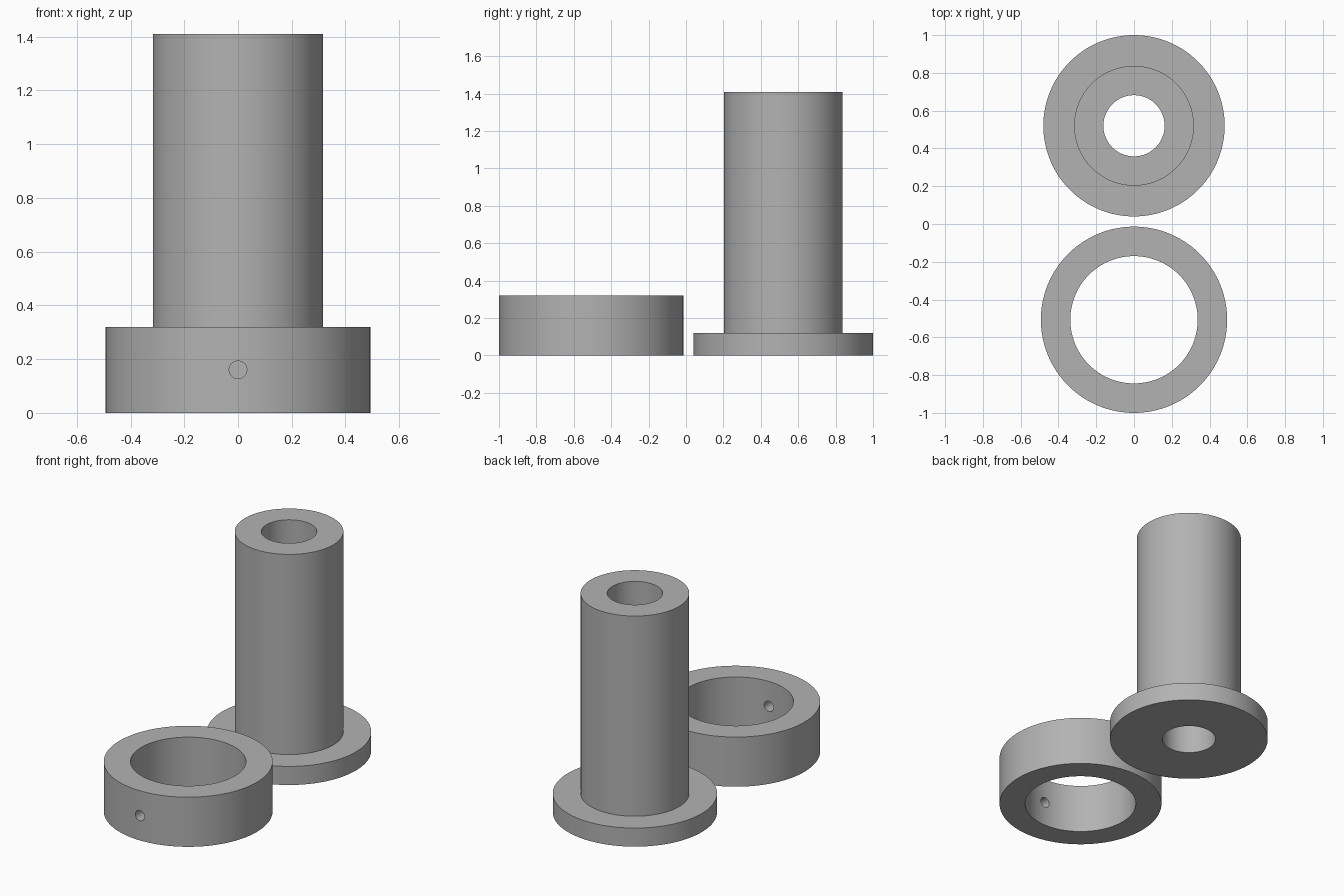
import bpy, bmesh, math
from mathutils import Matrix

cube = bpy.data.objects.get("Cube")
if cube:
    bpy.data.objects.remove(cube, do_unlink=True)

grey = bpy.data.materials.new("plain grey")
grey.use_nodes = True
colour = (0.45, 0.45, 0.45, 1)
grey.diffuse_color = colour
grey.node_tree.nodes["Principled BSDF"].inputs["Base Color"].default_value = colour


def add_object(name, bm, location):
    bmesh.ops.recalc_face_normals(bm, faces=bm.faces)
    mesh = bpy.data.meshes.new(name)
    bm.to_mesh(mesh)
    bm.free()
    mesh.materials.append(grey)
    obj = bpy.data.objects.new(name, mesh)
    obj.location = location
    bpy.context.collection.objects.link(obj)
    return obj


def lathe(name, profile, location, steps=128):
    """Spin a closed (radius, height) profile around z."""
    bm = bmesh.new()
    verts = [bm.verts.new((r, 0, z)) for r, z in profile]
    edges = [bm.edges.new((a, b)) for a, b in zip(verts, verts[1:] + verts[:1])]
    bmesh.ops.spin(bm, geom=verts + edges, cent=(0, 0, 0), axis=(0, 0, 1),
                   angle=math.tau, steps=steps, use_merge=True)
    bmesh.ops.remove_doubles(bm, verts=bm.verts, dist=1e-5)
    return add_object(name, bm, location)


def smooth(obj):
    bpy.ops.object.select_all(action='DESELECT')
    obj.select_set(True)
    bpy.context.view_layer.objects.active = obj
    bpy.ops.object.shade_smooth_by_angle(angle=math.radians(30))


# Flanged tube with a bore right through
bore, tube, flange = 0.162, 0.317, 0.48
flanged_tube = lathe("flanged_tube", [
    (bore, 0), (flange, 0), (flange, 0.12),
    (tube, 0.12), (tube, 1.41), (bore, 1.41)], (0, 0.52, 0))

# Loose collar
inner, outer, height = 0.337, 0.493, 0.32
collar = lathe("collar", [
    (inner, 0), (outer, 0), (outer, height), (inner, height)], (0, -0.507, 0))

# Set-screw hole through the front wall of the collar
bm = bmesh.new()
bmesh.ops.create_cone(bm, cap_ends=True, segments=32, radius1=0.033, radius2=0.033,
                      depth=0.4, matrix=Matrix.Rotation(math.pi / 2, 4, 'X'))
cutter = add_object("screw_hole_cutter", bm, (0, -0.92, height / 2))
cutter.hide_render = True
cut = collar.modifiers.new("screw_hole", 'BOOLEAN')
cut.operation = 'DIFFERENCE'
cut.solver = 'EXACT'
cut.object = cutter
bpy.context.view_layer.objects.active = collar
bpy.ops.object.modifier_apply(modifier=cut.name)
bpy.data.objects.remove(cutter, do_unlink=True)

for part in (flanged_tube, collar):
    smooth(part)
